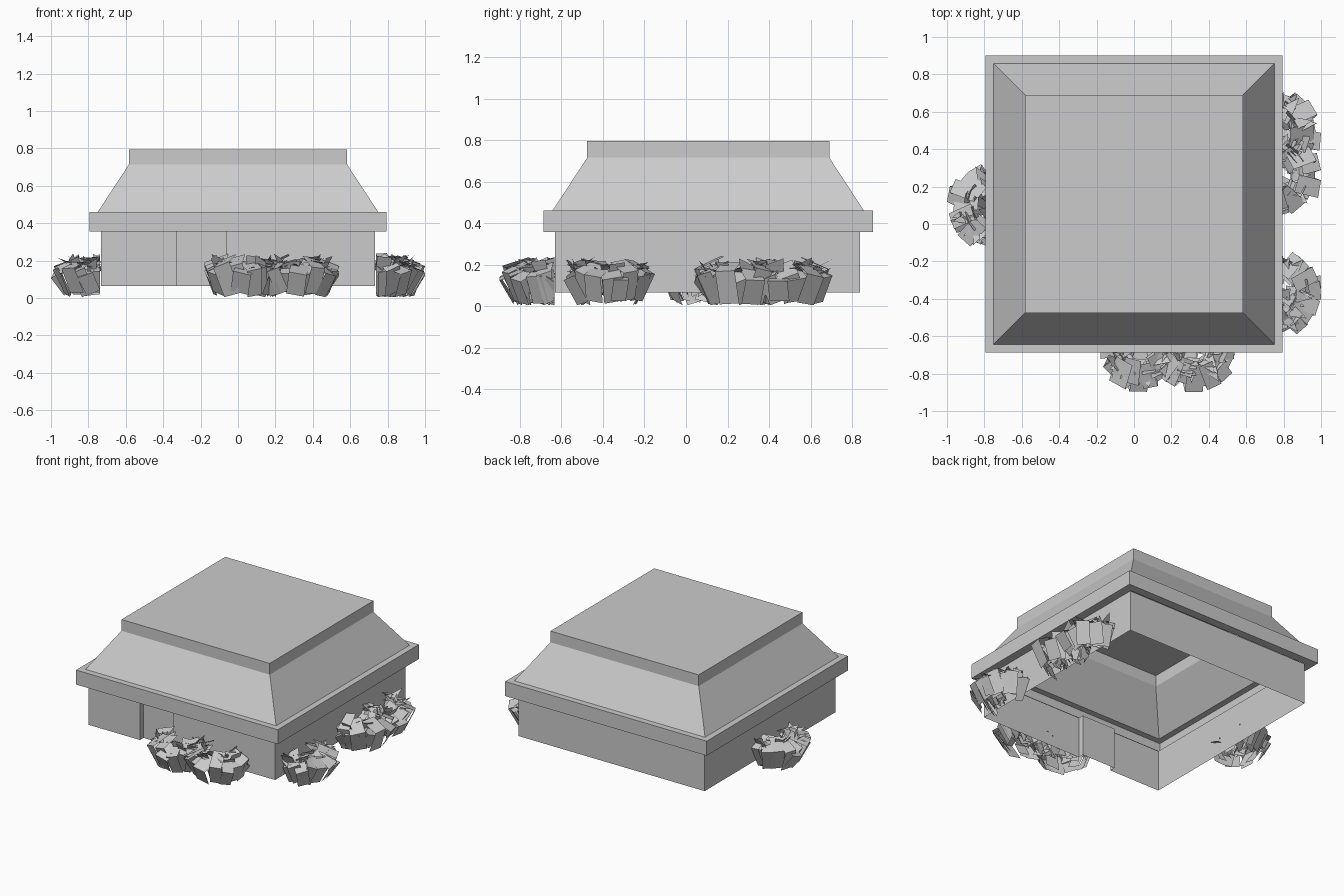
import bpy, bmesh, math, random
from mathutils import Vector, Matrix

random.seed(7)
cube = bpy.data.objects.get("Cube")
if cube:
    bpy.data.objects.remove(cube, do_unlink=True)

grey = bpy.data.materials.new("plain_grey")
grey.use_nodes = True
colour = (0.6, 0.6, 0.6, 1)
grey.diffuse_color = colour
grey.node_tree.nodes["Principled BSDF"].inputs["Base Color"].default_value = colour


def finish(name, bm):
    mesh = bpy.data.meshes.new(name)
    bm.to_mesh(mesh)
    bm.free()
    mesh.materials.append(grey)
    obj = bpy.data.objects.new(name, mesh)
    bpy.context.collection.objects.link(obj)
    return obj


def loft(name, rings, cap=False):
    """Join counter-clockwise rings of points from bottom to top."""
    bm = bmesh.new()
    loops = [[bm.verts.new(p) for p in ring] for ring in rings]
    for low, high in zip(loops, loops[1:]):
        n = len(low)
        for i in range(n):
            j = (i + 1) % n
            bm.faces.new((low[i], low[j], high[j], high[i]))
    if cap:
        bm.faces.new(loops[-1])
    return finish(name, bm)


CENTRE_Y = 0.107


def square(half, z):
    return [(sx * half, CENTRE_Y + sy * half, z)
            for sx, sy in ((-1, -1), (1, -1), (1, 1), (-1, 1))]


# Walls, with a shallow doorway recess in the front
W, FRONT, BACK, DEPTH = 0.733, -0.63, 0.837, 0.04
DOOR_L, DOOR_R = -0.33, -0.065
outline = [(-W, FRONT), (DOOR_L, FRONT), (DOOR_L, FRONT + DEPTH),
           (DOOR_R, FRONT + DEPTH), (DOOR_R, FRONT), (W, FRONT),
           (W, BACK), (-W, BACK)]
loft("walls", [[(x, y, z) for x, y in outline] for z in (0.065, 0.357)])

# Soffit over the doorway
bm = bmesh.new()
bm.faces.new([bm.verts.new((x, y, 0.357)) for x, y in
              ((DOOR_L, FRONT), (DOOR_L, FRONT + DEPTH),
               (DOOR_R, FRONT + DEPTH), (DOOR_R, FRONT))])
finish("doorway_soffit", bm)

# Hollow eave band and roof, open underneath
loft("eave", [square(0.733, 0.357), square(0.793, 0.357),
              square(0.793, 0.46), square(0.75, 0.46)])
loft("roof", [square(0.75, 0.46), square(0.583, 0.715),
              square(0.583, 0.795)], cap=True)


def jitter(amount):
    return random.uniform(-amount, amount)


def add_strip(bm, yaw, points, width, place):
    """Folded leaf: a strip running through (radius, height) points."""
    spin = Matrix.Rotation(yaw, 3, 'Z')
    skew = jitter(0.03)
    rows = []
    for k, (r, z) in enumerate(points):
        row = []
        for side in (-1, 1):
            p = spin @ Vector((r, side * width / 2 + skew * (k - 1),
                               z + side * skew * 0.6))
            p.x = min(max(p.x, 0.004), 0.267)
            p.y = max(-0.22, min(0.22, p.y))
            p.z = max(p.z, 0.005)
            row.append(bm.verts.new(place @ p))
        rows.append(row)
    for a, b in zip(rows, rows[1:]):
        bm.faces.new((a[0], a[1], b[1], b[0]))


def bush(name, x, y, facing):
    """Half rosette of leaves growing out from a wall."""
    bm = bmesh.new()
    place = Matrix.Translation((x, y, 0)) @ Matrix.Rotation(facing, 4, 'Z')
    # Outer leaves, folded at the rim
    count = 13
    for i in range(count):
        yaw = math.radians(-88 + 176 * i / (count - 1)) + jitter(0.1)
        rim = 0.205 + 0.05 * math.cos(yaw) + jitter(0.025)
        tip = 0.15 + jitter(0.03)
        add_strip(bm, yaw, [(rim - 0.13, tip + 0.05 + jitter(0.015)),
                            (rim, tip), (rim - 0.07, 0.02 + jitter(0.012))],
                  0.085 + jitter(0.015), place)
    # Inner leaves, standing upright
    for i in range(14):
        yaw = math.radians(random.uniform(-85, 85))
        r = random.uniform(0.06, 0.15)
        add_strip(bm, yaw, [(r - 0.03, 0.06),
                            (r + 0.05 + jitter(0.02), 0.205 + jitter(0.02))],
                  random.uniform(0.05, 0.09), place)
    # Pointed sprigs across the top and rim
    for i in range(18):
        yaw = math.radians(random.uniform(-88, 88))
        spin = place @ Matrix.Rotation(yaw, 4, 'Z')
        r = random.uniform(0.08, 0.17)
        h = random.uniform(0.15, 0.2)
        pts = (Vector((r, -0.035, h + jitter(0.02))),
               Vector((r, 0.035, h + jitter(0.02))),
               Vector((min(r + 0.09, 0.25), jitter(0.03), h + jitter(0.035))))
        bm.faces.new([bm.verts.new(spin @ p) for p in pts])
    finish(name, bm)


# Bushes along the left, front and right walls
for i, y in enumerate((-0.37, 0.26, 0.49)):
    bush(f"left_bush_{i + 1}", W, y, 0)
for i, x in enumerate((0.04, 0.32)):
    bush(f"front_bush_{i + 1}", x, FRONT, -math.pi / 2)
bush("right_bush", -W, 0.1, math.pi)
